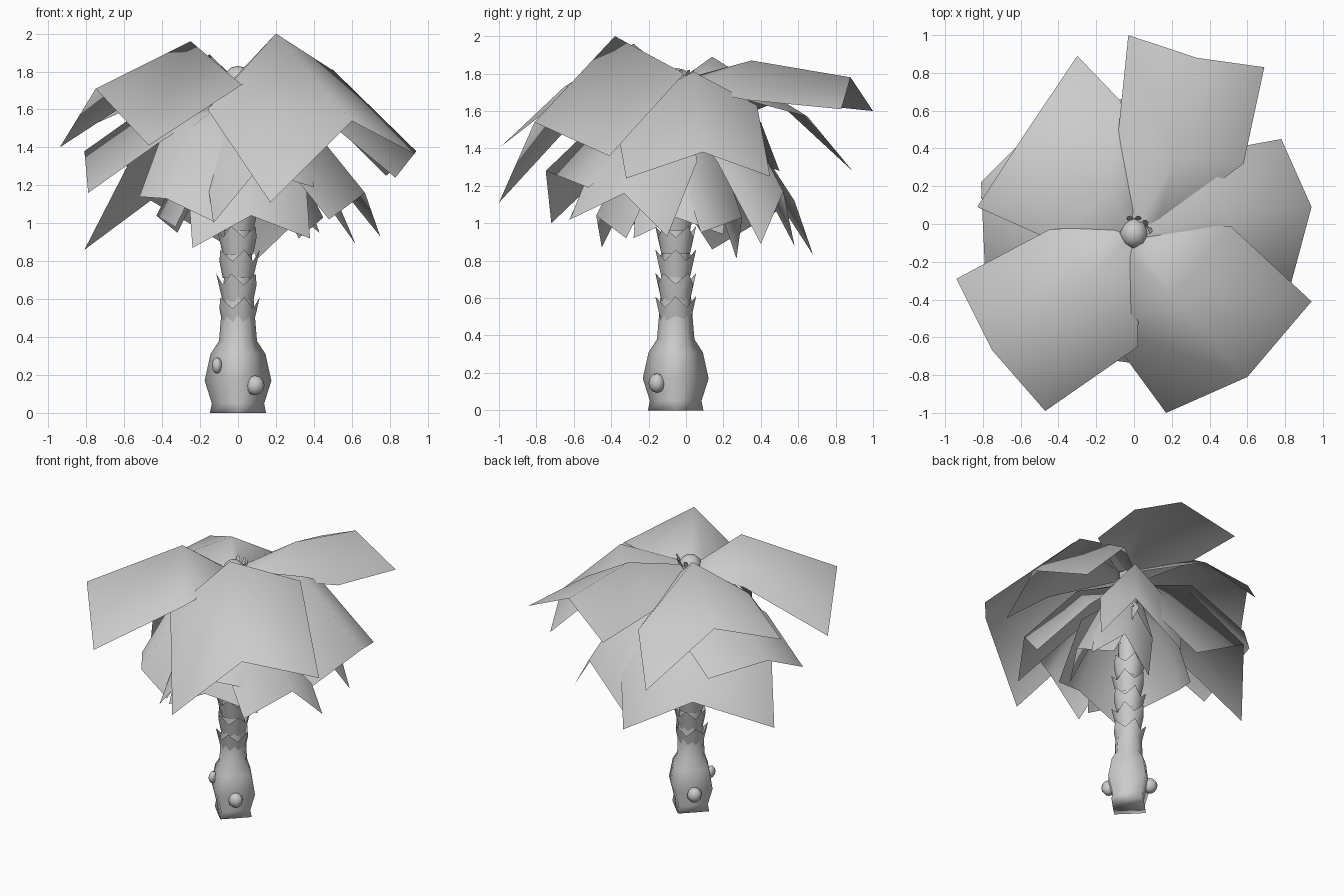
import bpy, bmesh
from math import sin, cos, pi, radians
from mathutils import Vector

old = bpy.data.objects.get("Cube")
if old:
    bpy.data.objects.remove(old, do_unlink=True)

grey = bpy.data.materials.new("light_grey")
grey.use_nodes = True
colour = (0.6, 0.6, 0.6, 1)
grey.diffuse_color = colour
grey.node_tree.nodes["Principled BSDF"].inputs["Base Color"].default_value = colour

AXIS = Vector((0, -0.055, 0))   # trunk centre line


def polar(r, angle, z):
    return Vector((r * cos(angle), r * sin(angle), z))


def make_object(name, rows, closed=False, at=(0, 0, 0)):
    """Skin a list of equally long point rows with smooth quads."""
    bm = bmesh.new()
    grid = [[bm.verts.new(p) for p in row] for row in rows]
    n = len(rows[0])
    for low, high in zip(grid, grid[1:]):
        for i in range(n if closed else n - 1):
            j = (i + 1) % n
            bm.faces.new((low[i], low[j], high[j], high[i]))
    bmesh.ops.recalc_face_normals(bm, faces=bm.faces)
    mesh = bpy.data.meshes.new(name)
    bm.to_mesh(mesh)
    bm.free()
    mesh.materials.append(grey)
    for poly in mesh.polygons:
        poly.use_smooth = True
    obj = bpy.data.objects.new(name, mesh)
    obj.location = at
    bpy.context.collection.objects.link(obj)


def frond(name, mid, end, base_z):
    """Folded leaf card: narrow base, raised middle row, drooping end row."""
    mid = [Vector(p) for p in mid]
    end = [Vector(p) for p in end]
    out = Vector((end[1].x, end[1].y, 0)).normalized()
    side = mid[2] - mid[0]
    side.z = 0
    side.normalize()
    root = AXIS + out * 0.04 + Vector((0, 0, base_z))
    drop = Vector((0, 0, 0.04))
    base = [root - side * 0.1 - drop, root, root + side * 0.1 - drop]
    make_object(name, [base, mid, end])


# Large upper fronds: left edge, ridge, right edge of the middle and end rows
upper = {
    "front_left": (((-0.16, -0.55, 1.6), (0.2, -0.38, 2), (0.51, -0.01, 1.8)),
                   ((0.17, -1, 1.11), (0.6, -0.81, 1.54), (0.94, -0.41, 1.36))),
    "left": (((0.42, -0.38, 1.58), (0.5, 0.04, 1.81), (0.4, 0.38, 1.63)),
             ((0.83, -0.32, 1.24), (0.94, 0.09, 1.38), (0.78, 0.45, 1.25))),
    "back": (((0.58, 0.32, 1.66), (0.22, 0.35, 1.87), (-0.09, 0.42, 1.66)),
             ((0.69, 0.83, 1.61), (0.33, 0.88, 1.78), (-0.03, 1, 1.6))),
    "back_right": (((-0.07, 0.65, 1.57), (-0.15, 0.14, 1.89), (-0.45, -0.08, 1.66)),
                   ((-0.3, 0.89, 1.28), (-0.57, 0.49, 1.65), (-0.83, 0.09, 1.49))),
    "front_right": (((-0.45, -0.03, 1.72), (-0.25, -0.28, 1.96), (0.02, -0.65, 1.73)),
                    ((-0.94, -0.29, 1.4), (-0.75, -0.67, 1.71), (-0.47, -0.99, 1.41))),
}
for place, (mid, end) in upper.items():
    frond("upper_frond_" + place, mid, end, 1.77)


def hanging_frond(name, end, rise, length, base_z):
    """Frond whose middle row is its end row moved inward and up."""
    ridge = Vector(end[1])
    back = Vector((-ridge.x, -ridge.y, 0)).normalized() * length
    mid = [Vector(p) + back + Vector((0, 0, rise)) for p in end]
    frond(name, mid, end, base_z)


# Middle tier: end row, rise and length of the outer half
middle = {
    "right": (((-0.53, 0.5, 1.28), (-0.81, 0.22, 1.38), (-0.79, -0.22, 1.16)), 0.26, 0.38),
    "back_right": (((0.03, 0.68, 0.83), (-0.46, 0.58, 1.12), (-0.81, 0.14, 0.86)), 0.46, 0.38),
    "back_left": (((0.62, 0.4, 0.89), (0.42, 0.52, 1.17), (0.08, 0.58, 0.88)), 0.44, 0.3),
    "left": (((0.48, -0.62, 1.02), (0.67, -0.33, 1.16), (0.75, -0.1, 0.93)), 0.4, 0.36),
    "front": (((-0.13, -0.72, 1), (0.1, -0.75, 1.28), (0.4, -0.52, 1.19)), 0.36, 0.38),
    "front_right": (((-0.52, -0.36, 1.14), (-0.38, -0.57, 1.13), (-0.13, -0.63, 1.01)), 0.38, 0.25),
}
for place, (end, rise, length) in middle.items():
    hanging_frond("middle_frond_" + place, end, rise, length, 1.68)

# Bottom tier: short steep fronds near the trunk
bottom = {
    "front": ((-0.24, -0.45, 0.87), (0.07, -0.48, 1.04), (0.38, -0.32, 0.92)),
    "left": ((0.32, -0.28, 0.92), (0.45, -0.05, 1.03), (0.34, 0.2, 0.94)),
    "back_left": ((0.43, 0.08, 0.95), (0.33, 0.3, 1.03), (0.1, 0.27, 0.81)),
    "right": ((-0.32, 0.2, 0.95), (-0.43, -0.05, 1.04), (-0.33, -0.35, 0.98)),
}
for place, end in bottom.items():
    hanging_frond("bottom_frond_" + place, end, 0.4, 0.2, 1.56)

# Trunk: axis radius, diagonal radius and height; square foot turning round
profile = [(0, 0, 0), (0.148, 0.106, 0), (0.138, 0.1, 0.05), (0.176, 0.132, 0.17),
           (0.145, 0.115, 0.31), (0.1, 0.092, 0.38), (0.09, 0.088, 0.5),
           (0.075, 0.075, 0.7), (0.07, 0.07, 1.1), (0.06, 0.06, 1.74)]
make_object("trunk", [[polar(diagonal if i % 2 else r, pi * i / 4, z) for i in range(8)]
                      for r, diagonal, z in profile], closed=True, at=AXIS)

# Bark collars of pointed, flaring scales
points = 5
for k in range(5):
    z = 0.46 + 0.125 * k
    turn = k * pi / points
    foot, lip = [], []
    for i in range(points * 2):
        a = turn + pi * i / points
        tip = i % 2 == 0
        foot.append(polar(0.08, a, z))
        lip.append(polar(0.115 if tip else 0.098, a, z + (0.15 if tip else 0.09)))
    make_object(f"bark_collar_{k}", [foot, lip], closed=True, at=AXIS)


def knob(name, place, size):
    bpy.ops.mesh.primitive_uv_sphere_add(segments=8, ring_count=6, radius=1, location=place)
    obj = bpy.context.object
    obj.name = name
    obj.scale = size
    obj.data.materials.append(grey)
    bpy.ops.object.shade_smooth()


# Knots on the foot and the bud at the crown
knob("front_left_knot", (0.09, -0.155, 0.145), (0.05, 0.045, 0.052))
knob("front_right_knot", (-0.11, -0.13, 0.25), (0.028, 0.035, 0.042))
knob("back_right_knot", (-0.1, 0.045, 0.145), (0.05, 0.05, 0.052))
knob("crown_bud", (0, -0.05, 1.76), (0.075, 0.08, 0.07))

# Short shoots beside the bud
for i in range(4):
    a = radians(15 + 30 * i)
    side = Vector((-sin(a), cos(a), 0)) * 0.03
    low, high = polar(0.06, a, 1.72), polar(0.1, a, 1.82)
    make_object(f"crown_shoot_{i}", [[low - side, low + side],
                                     [high - side * 0.3, high + side * 0.3]], at=AXIS)
